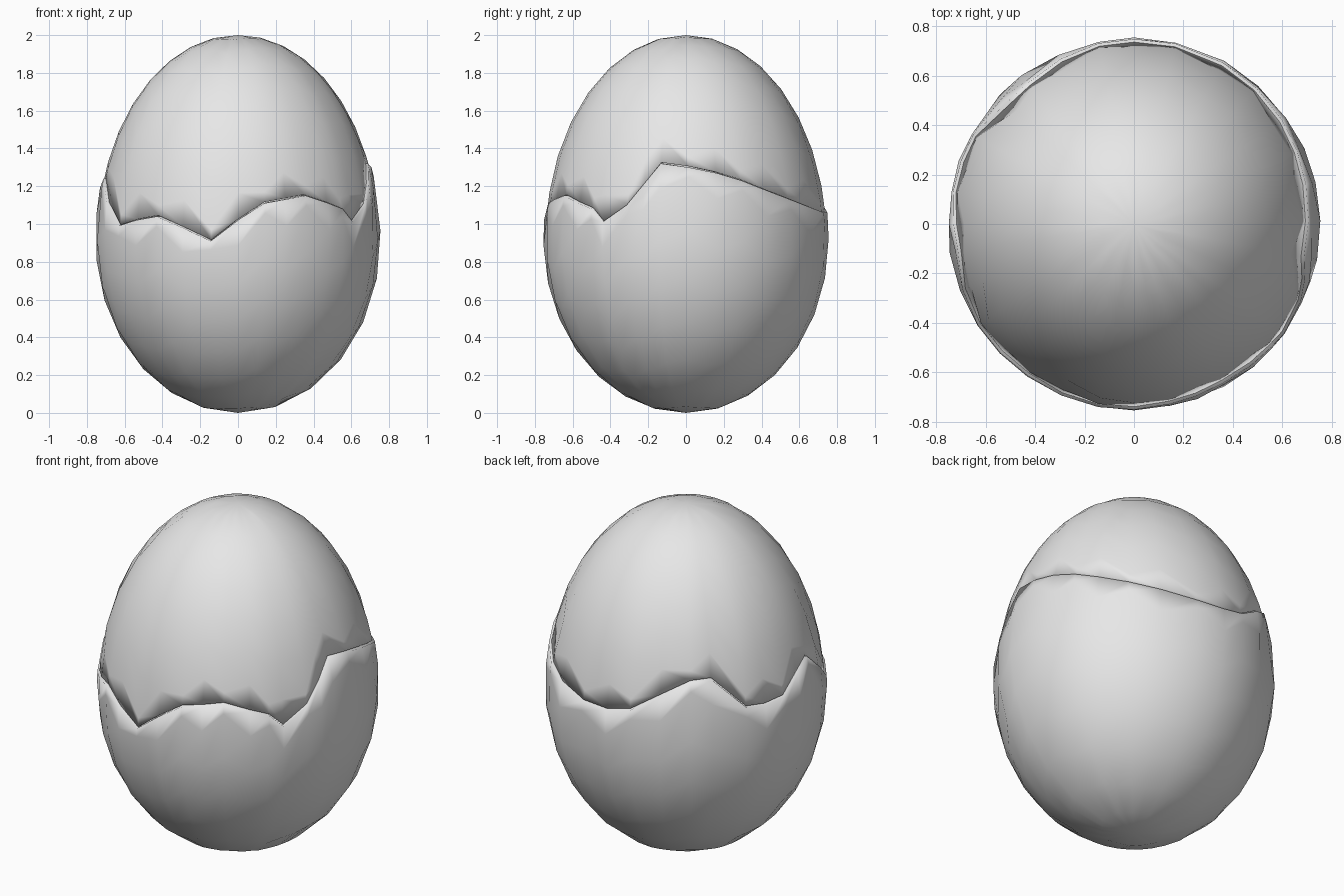
import bpy
import bmesh
from math import asin, sin, cos, radians, pi

cube = bpy.data.objects.get("Cube")
if cube:
    bpy.data.objects.remove(cube, do_unlink=True)

# Egg proportions: widest at the waist, blunter below than above
WAIST = 0.92
LOWER_HEIGHT = 0.92
UPPER_HEIGHT = 1.08
RINGS = 7

# Jagged crack line around the egg: (azimuth in degrees, height)
CRACK = [
    (-11, 1.32), (1, 1.3), (13, 1.27), (24, 1.23), (35, 1.18), (48, 1.13),
    (61, 1.09), (77, 1.06), (90, 1.06), (101, 1.09), (114, 1.19), (127, 1.27),
    (136, 1.28), (151, 1.1), (160, 1.09), (170, 1.1), (180, 1.19), (189, 1.24),
    (201, 1.11), (213, 0.99), (224, 1.02), (235, 1.04), (247, 0.98),
    (259, 0.91), (270, 1.02), (281, 1.11), (290, 1.13), (299, 1.15),
    (310, 1.11), (318, 1.08), (324, 1.01), (335, 1.1), (342, 1.21),
]


def make_material(name, colour):
    material = bpy.data.materials.new(name)
    material.use_nodes = True
    material.diffuse_color = colour
    material.node_tree.nodes["Principled BSDF"].inputs["Base Color"].default_value = colour
    return material


def height_scale(t):
    return UPPER_HEIGHT if t > 0 else LOWER_HEIGHT


def crack_angle(z):
    offset = z - WAIST
    return asin(offset / height_scale(offset))


def make_shell(name, pole, radius, gap, material):
    """Half eggshell from its pole (-1 bottom, 1 top) to the crack, with a turned-in rim."""
    bm = bmesh.new()
    pole_z = WAIST + pole * height_scale(pole)
    tip = bm.verts.new((0, 0, pole_z))
    columns = []

    for index, (azimuth, crack_z) in enumerate(CRACK):
        a = radians(azimuth)
        rim_t = crack_angle(crack_z + pole * gap)
        # Uneven band beside the crack makes the chipped, toothed edge
        band_t = rim_t + pole * (0.05 if index % 2 else 0.13)
        angles = [pole * pi / 2 * (1 - k / RINGS) + band_t * k / RINGS
                  for k in range(1, RINGS + 1)] + [rim_t]
        column = []
        for t in angles:
            r = radius * cos(t)
            z = WAIST + height_scale(t) * sin(t)
            column.append(bm.verts.new((r * cos(a), r * sin(a), z)))
        # Broken edge of the shell, facing the other half
        inner = r - 0.06
        column.append(bm.verts.new((inner * cos(a), inner * sin(a), z)))
        columns.append(column)

    for index, left in enumerate(columns):
        right = columns[(index + 1) % len(columns)]
        bm.faces.new((tip, left[0], right[0]))
        for k in range(len(left) - 1):
            bm.faces.new((left[k], left[k + 1], right[k + 1], right[k]))

    bmesh.ops.recalc_face_normals(bm, faces=bm.faces)
    for face in bm.faces:
        face.smooth = True

    mesh = bpy.data.meshes.new(name)
    bm.to_mesh(mesh)
    bm.free()
    mesh.materials.append(material)
    shell = bpy.data.objects.new(name, mesh)
    bpy.context.collection.objects.link(shell)
    return shell


shell_grey = make_material("shell_light_grey", (0.8, 0.8, 0.8, 1))

# Lower cup and the slightly narrower cap resting on it
make_shell("lower_shell", -1, 0.755, 0, shell_grey)
make_shell("upper_shell", 1, 0.743, 0.006, shell_grey)
